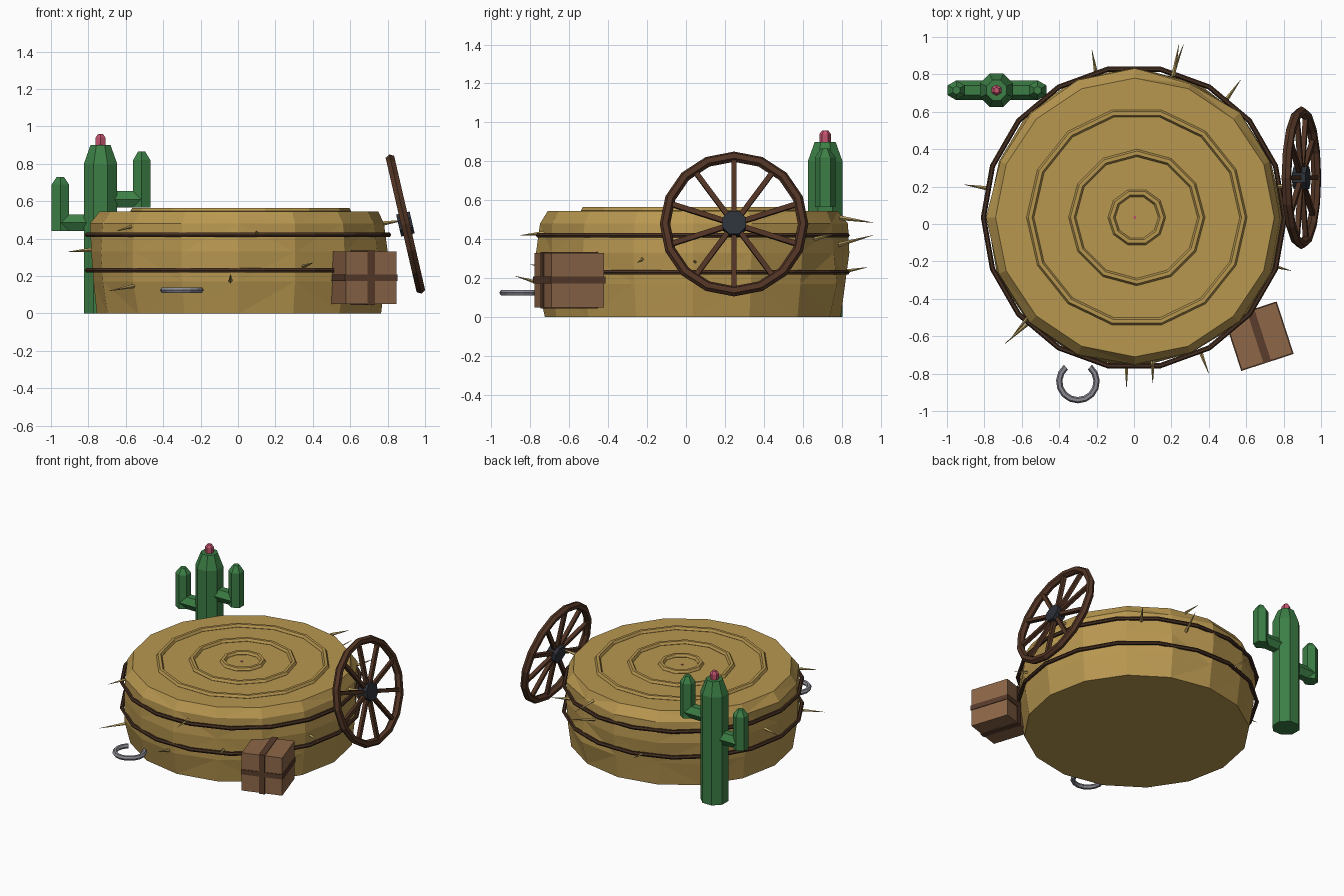
import bpy, bmesh, math, random
from mathutils import Matrix, Vector

random.seed(4)
cube = bpy.data.objects.get("Cube")
if cube:
    bpy.data.objects.remove(cube, do_unlink=True)


def material(name, r, g, b):
    m = bpy.data.materials.new(name)
    m.use_nodes = True
    m.diffuse_color = (r, g, b, 1)
    m.node_tree.nodes["Principled BSDF"].inputs["Base Color"].default_value = (r, g, b, 1)
    return m


HAY = material("hay", .48, .31, .08)
STRAW = material("pale straw", .5, .36, .12)
ROPE = material("dark rope", .06, .028, .015)
WOOD = material("wheel wood", .085, .035, .018)
IRON = material("dark iron", .025, .03, .04)
CRATE = material("crate wood", .27, .135, .065)
STRAP = material("crate strap", .10, .045, .025)
GREEN = material("cactus green", .045, .21, .06)
PINK = material("flower pink", .55, .09, .16)
STEEL = material("steel", .26, .26, .30)


def make(name, bm, mat, matrix=Matrix()):
    bmesh.ops.recalc_face_normals(bm, faces=bm.faces)
    mesh = bpy.data.meshes.new(name)
    bm.to_mesh(mesh)
    bm.free()
    mesh.materials.append(mat)
    ob = bpy.data.objects.new(name, mesh)
    ob.matrix_world = matrix
    bpy.context.collection.objects.link(ob)
    return ob


def lathe(name, profile, sides, mat, matrix=Matrix(), turn=0.0, wobble=0.0):
    """Closed solid from (radius, height) pairs, with optional uneven radii."""
    bm = bmesh.new()
    rings = []
    for k, (r, z) in enumerate(profile):
        ring = []
        for i in range(sides):
            a = turn + math.tau * i / sides
            rr = r
            if 0 < k < len(profile) - 1:
                rr += random.uniform(-wobble, wobble)
            ring.append(bm.verts.new((rr * math.cos(a), rr * math.sin(a), z)))
        rings.append(ring)
    for lo, hi in zip(rings, rings[1:]):
        for i in range(sides):
            j = (i + 1) % sides
            bm.faces.new((lo[i], lo[j], hi[j], hi[i]))
    bm.faces.new(rings[0])
    bm.faces.new(rings[-1])
    if wobble:
        bmesh.ops.triangulate(bm, faces=[f for f in bm.faces if len(f.verts) == 4])
    return make(name, bm, mat, matrix)


def hoop(name, R, r, segs, sides, mat, matrix=Matrix(), start=0.0, sweep=math.tau, phase=0.0):
    """Faceted ring or open arc."""
    bm = bmesh.new()
    closed = abs(sweep - math.tau) < 1e-4
    rings = []
    for i in range(segs if closed else segs + 1):
        a = start + sweep * i / segs
        ring = []
        for k in range(sides):
            b = phase + math.tau * k / sides
            d = R + r * math.cos(b)
            ring.append(bm.verts.new((d * math.cos(a), d * math.sin(a), r * math.sin(b))))
        rings.append(ring)
    for i in range(segs):
        p, q = rings[i], rings[(i + 1) % len(rings)]
        for k in range(sides):
            n = (k + 1) % sides
            bm.faces.new((p[k], p[n], q[n], q[k]))
    if not closed:
        bm.faces.new(rings[0])
        bm.faces.new(rings[-1])
    return make(name, bm, mat, matrix)


def along(start, end):
    """Frame at start whose z axis points to end, and the length."""
    s, d = Vector(start), Vector(end) - Vector(start)
    return Matrix.Translation(s) @ d.to_track_quat('Z', 'Y').to_matrix().to_4x4(), d.length


def box(name, size, mat, matrix):
    bm = bmesh.new()
    bmesh.ops.create_cube(bm, size=1)
    bmesh.ops.scale(bm, vec=size, verts=bm.verts)
    return make(name, bm, mat, matrix)


# Hay bale with raised coils on top
CX, CY = 0.005, 0.035
bale = Matrix.Translation((CX, CY, 0))
lathe("hay_bale", [(.76, 0), (.79, .17), (.795, .33), (.785, .48), (.745, .545)],
      16, HAY, bale, math.pi / 2, .014)
for R, segs in ((.135, 10), (.345, 12), (.57, 14)):
    hoop("top_coil", R, .02, segs, 6, HAY, Matrix.Translation((CX + .01, CY, .547)))
lathe("core_stub", [(.009, .54), (.009, .549)], 6, PINK, bale)

# Ropes around the bale
for z in (.23, .42):
    hoop("bale_rope", .805, .014, 18, 6, ROPE, Matrix.Translation((0, CY, z)))

# Loose straws: base and tip
straws = [
    ((-.20, .79, .23), (-.225, .93, .255)), ((.21, .79, .51), (.24, .96, .485)),
    ((.20, .78, .37), (.265, .96, .42)), ((.49, .66, .40), (.57, .77, .43)),
    ((-.78, .19, .34), (-.905, .21, .33)), ((-.54, -.51, .15), (-.69, -.64, .12)),
    ((-.55, -.48, .47), (-.65, -.60, .44)), ((-.04, -.74, .17), (-.04, -.875, .21)),
    ((.10, -.73, .43), (.10, -.85, .42)), ((.35, -.67, .25), (.40, -.80, .27)),
    ((.73, -.22, .30), (.84, -.25, .28)), ((.77, .20, .48), (.90, .21, .50)),
    ((.77, .05, .28), (.84, .04, .29)),
]
for base, tip in straws:
    m, length = along(base, tip)
    lathe("loose_straw", [(.012, 0), (.001, length)], 4, STRAW, m)

# Cactus: trunk, two bent arms, flower
KX, KY = -.735, .715
lathe("cactus_trunk", [(.0965, 0), (.0965, .80), (.058, .90)], 8, GREEN,
      Matrix.Translation((KX, KY, 0)), math.pi / 8)
for x, z, shoulder, top in ((-.95, .485, .69, .73), (-.515, .61, .82, .865)):
    lathe("cactus_arm", [(.053, z - .045), (.053, shoulder), (.022, top)], 6, GREEN,
          Matrix.Translation((x, KY, 0)), math.pi / 2)
    m, length = along((KX, KY, z), (x, KY, z))
    lathe("cactus_elbow", [(.051, 0), (.051, length)], 6, GREEN, m)
lathe("cactus_flower", [(.03, .89), (.03, .94), (.016, .958)], 6, PINK,
      Matrix.Translation((KX, KY, 0)), math.pi / 6)

# Wagon wheel leaning on the bale
wheel = Matrix.Translation((.895, .247, .478)) @ Matrix.Rotation(math.radians(77), 4, 'Y')
hoop("wheel_rim", .355, .027, 16, 6, WOOD, wheel)
lathe("wheel_hub", [(.065, -.037), (.065, .037)], 8, IRON, wheel, math.pi / 8)
for i in range(10):
    turn = Matrix.Rotation(math.tau * i / 10, 4, 'Z')
    box("wheel_spoke", (.31, .026, .026), WOOD, wheel @ turn @ Matrix.Translation((.19, 0, 0)))

# Crate with crossed straps
crate = Matrix.Translation((.668, -.60, .19)) @ Matrix.Rotation(math.radians(18), 4, 'Z')
box("crate", (.285, .285, .28), CRATE, crate)
box("crate_strap_level", (.295, .295, .036), STRAP, crate)
box("crate_strap_upright", (.042, .295, .29), STRAP, crate)

# Horseshoe, open towards the bale
hoop("horseshoe", .10, .017, 12, 6, STEEL, Matrix.Translation((-.30, -.842, .125)),
     math.radians(130), math.radians(280))
